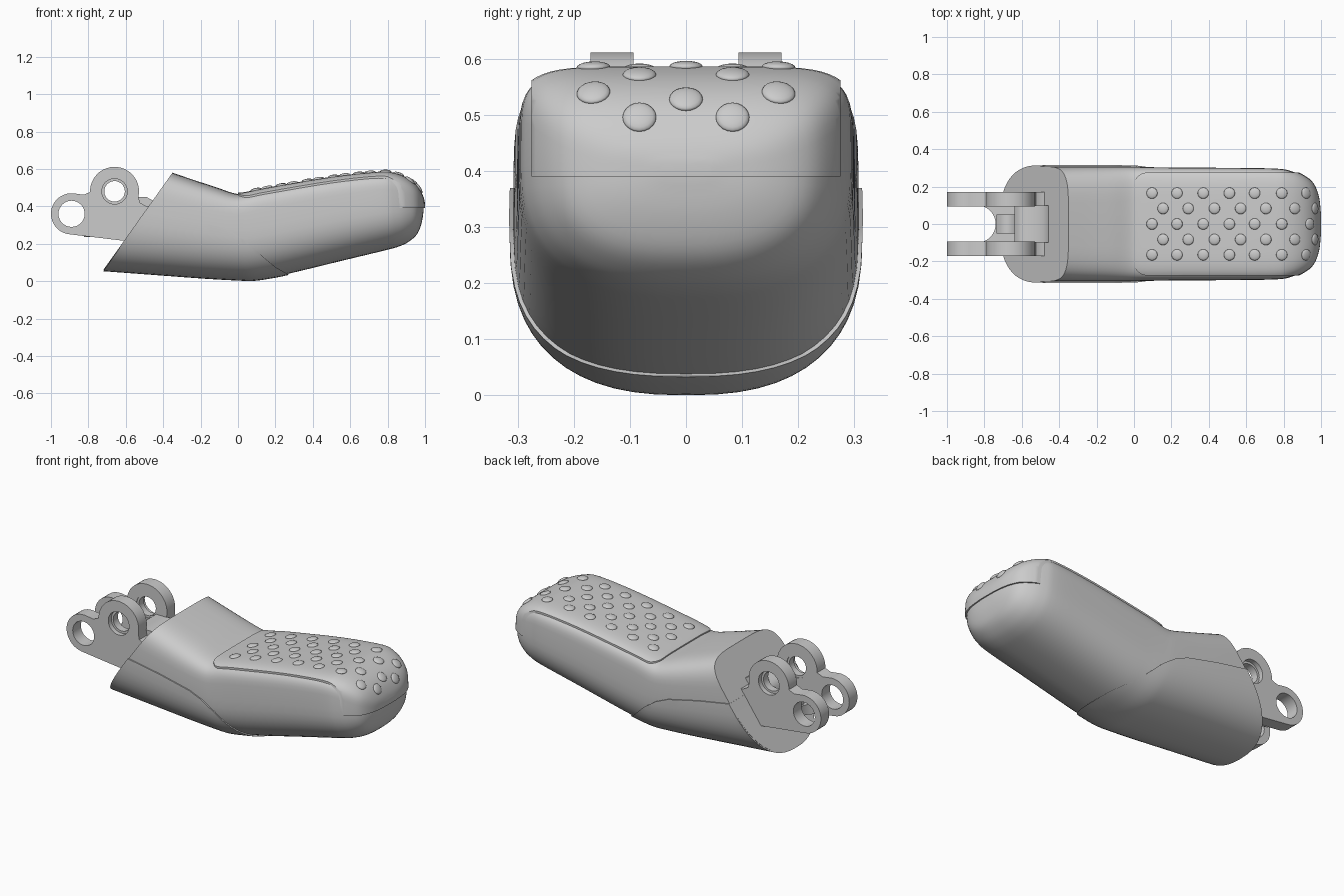
import bpy, bmesh
from math import sin, cos, pi, radians
from mathutils import Vector, Matrix
from mathutils.bvhtree import BVHTree

default = bpy.data.objects.get("Cube")
if default:
    bpy.data.objects.remove(default)

# Body stations: top x, top z, bottom x, bottom z, half width, roundness of the top
STATIONS = [
    (-.35, .58, -.72, .06, .307, 4.5),
    (-.24, .542, -.45, .04, .308, 4.5),
    (-.12, .503, -.18, .02, .308, 4.5),
    (-.03, .472, 0, .01, .307, 5),
    (.02, .467, .08, .008, .305, 5.5),
    (.1, .482, .17, .02, .303, 6),
    (.2, .501, .28, .042, .302, 6),
    (.5, .551, .56, .11, .3, 6),
    (.75, .578, .78, .163, .296, 6),
    (.83, .573, .86, .185, .282, 5.5),
    (.9, .546, .915, .212, .253, 5),
    (.95, .505, .96, .255, .21, 4.5),
    (.982, .45, .984, .32, .135, 4),
    (.993, .41, .993, .385, .04, 3),
]


def link(name, mesh):
    obj = bpy.data.objects.new(name, mesh)
    bpy.context.collection.objects.link(obj)
    return obj


def finish(name, bm):
    bmesh.ops.recalc_face_normals(bm, faces=bm.faces[:])
    mesh = bpy.data.meshes.new(name)
    bm.to_mesh(mesh)
    bm.free()
    return link(name, mesh)


def bake(obj):
    dg = bpy.context.evaluated_depsgraph_get()
    mesh = bpy.data.meshes.new_from_object(obj.evaluated_get(dg))
    obj.modifiers.clear()
    obj.data = mesh


def smooth(obj, angle=35):
    bpy.ops.object.select_all(action='DESELECT')
    obj.select_set(True)
    bpy.context.view_layer.objects.active = obj
    bpy.ops.object.shade_smooth_by_angle(angle=radians(angle))


def spline(points, steps):
    """Catmull-Rom interpolation through the station tuples."""
    out = []
    for i in range(len(points) - 1):
        quad = [points[max(i - 1, 0)], points[i], points[i + 1],
                points[min(i + 2, len(points) - 1)]]
        for s in range(steps):
            t = s / steps
            out.append([b + .5 * t * (c - a + t * (2 * a - 5 * b + 4 * c - d
                        + t * (3 * (b - c) + d - a))) for a, b, c, d in zip(*quad)])
    return out + [list(points[-1])]


def power(v, n):
    return (1 if v >= 0 else -1) * abs(v) ** (2 / n)


def loft(name, grow=0, sides=56):
    """Skin of leaning, rounded sections, optionally grown outward."""
    bm = bmesh.new()
    rings = []
    for tx, tz, bx, bz, w, n in spline(STATIONS, 4):
        tip = grow * min(max((tx - .8) * 6, 0), 1)
        tx, bx, tz, bz, w = tx + tip, bx + tip, tz + grow, bz - grow, w + grow
        ring = []
        for k in range(sides):
            a = 2 * pi * k / sides
            e = n if sin(a) > 0 else 2.5
            h = .58 + power(sin(a), e) * (.42 if sin(a) > 0 else .58)
            ring.append(bm.verts.new((bx + (tx - bx) * h, w * power(cos(a), e),
                                      bz + (tz - bz) * h)))
        rings.append(ring)
    for r, q in zip(rings, rings[1:]):
        for k in range(sides):
            j = (k + 1) % sides
            bm.faces.new((r[k], r[j], q[j], q[k]))
    bm.faces.new(rings[0])
    bm.faces.new(rings[-1])
    return finish(name, bm)


def arc(cx, cy, r, start, end, steps=20):
    angles = [radians(start + (end - start) * i / steps) for i in range(steps + 1)]
    return [(cx + r * cos(a), cy + r * sin(a)) for a in angles]


def circle(cx, cy, r):
    return arc(cx, cy, r, 0, 348.75, 31)


def prism(name, outlines, half, center=(0, 0, 0), upright=True):
    """Extrude outlines (inner ones are holes); upright ones lie in the xz plane."""
    curve = bpy.data.curves.new(name, 'CURVE')
    curve.dimensions, curve.fill_mode, curve.extrude = '2D', 'BOTH', half
    for pts in outlines:
        s = curve.splines.new('POLY')
        s.points.add(len(pts) - 1)
        for p, (x, y) in zip(s.points, pts):
            p.co = (x, y, 0, 1)
        s.use_cyclic_u = True
    temp = link(name, curve)
    dg = bpy.context.evaluated_depsgraph_get()
    mesh = bpy.data.meshes.new_from_object(temp.evaluated_get(dg))
    bpy.data.objects.remove(temp)
    bm = bmesh.new()
    bm.from_mesh(mesh)
    bmesh.ops.remove_doubles(bm, verts=bm.verts[:], dist=1e-5)
    turn = Matrix.Rotation(pi / 2, 4, 'X') if upright else Matrix()
    bm.transform(Matrix.Translation(center) @ turn)
    return finish(name, bm)


def keep_inside(obj, cutter):
    mod = obj.modifiers.new("trim", 'BOOLEAN')
    mod.operation, mod.solver, mod.object = 'INTERSECT', 'EXACT', cutter
    bake(obj)
    bpy.data.objects.remove(cutter)


# Main body
smooth(loft("body"))

# Lower sleeve shell, stepped out along the side seam
sleeve = loft("sleeve_shell", .007)
seam = [(-.9, .4), (-.56, .38), (-.3, .335), (-.1, .29), (-.02, .255), (.06, .2),
        (.14, .125), (.2, .075), (.27, .035), (.29, -.1), (-.9, -.1)]
keep_inside(sleeve, prism("seam_cutter", [seam], .5))
smooth(sleeve)

# Raised grip pad on the top, wrapping over the nose
pad = loft("grip_pad", .007)
surface = BVHTree.FromPolygons([v.co for v in pad.data.vertices],
                               [p.vertices for p in pad.data.polygons])
outline = (arc(.07, .205, .07, 180, 90, 8) + [(1.2, .275), (1.2, -.275)]
           + arc(.07, -.205, .07, 270, 180, 8))
keep_inside(pad, prism("pad_cutter", [outline], .16, (0, 0, .55), upright=False))
smooth(pad)

# Grip studs following the pad surface
outer = (.096, .23, .37, .51, .645, .79, .92)
inner = (.155, .29, .43, .57, .705, .86, .968)
rows = [(0, outer[:-1] + (.94,))]
for side in (-1, 1):
    rows += [(side * .165, outer), (side * .083, inner)]
bm = bmesh.new()
for y, xs in rows:
    for x in xs:
        hit, normal, _, _ = surface.ray_cast(Vector((x, y, 2)), Vector((0, 0, -1)))
        turn = normal.to_track_quat('Z', 'Y').to_matrix().to_4x4()
        squash = Matrix.Diagonal((.03, .03, .01, 1))
        bmesh.ops.create_uvsphere(bm, u_segments=20, v_segments=10, radius=1,
                                  matrix=Matrix.Translation(hit) @ turn @ squash)
smooth(finish("grip_studs", bm), 60)

# Hinge plates with two lugs each
LOW, HIGH = (-.89, .36), (-.66, .48)
plate = (arc(*LOW, .11, 262, 85) + [(-.825, .462), (-.79, .477)]
         + arc(*HIGH, .131, 175, -12)
         + [(-.525, .42), (-.49, .4), (-.42, .4), (-.54, .21), (-.62, .217)])
for side, label in ((1, "left"), (-1, "right")):
    y = side * .132
    smooth(prism(label + "_hinge_plate", [plate, circle(*LOW, .07), circle(*HIGH, .068)],
                 .038, (0, y, 0)))
    smooth(prism(label + "_bushing", [circle(*HIGH, .07), circle(*HIGH, .055)],
                 .022, (0, y - side * .012, 0)))

# Web between the plates, with a scooped edge
web = [(-.5, .1), (-.5, -.1)] + arc(-.84, 0, .1, -80, 80, 16)
prism("hinge_web", [web], .03, (0, 0, .265), upright=False)

# Cross block and its tongue
block = [(-.64, .25), (-.64, .42), (-.6, .45), (-.49, .45), (-.4, .4), (-.5, .25)]
prism("hinge_block", [block], .098)
tongue = [(-.735, .25), (-.735, .34), (-.63, .38), (-.63, .25)]
prism("hinge_tongue", [tongue], .05)
